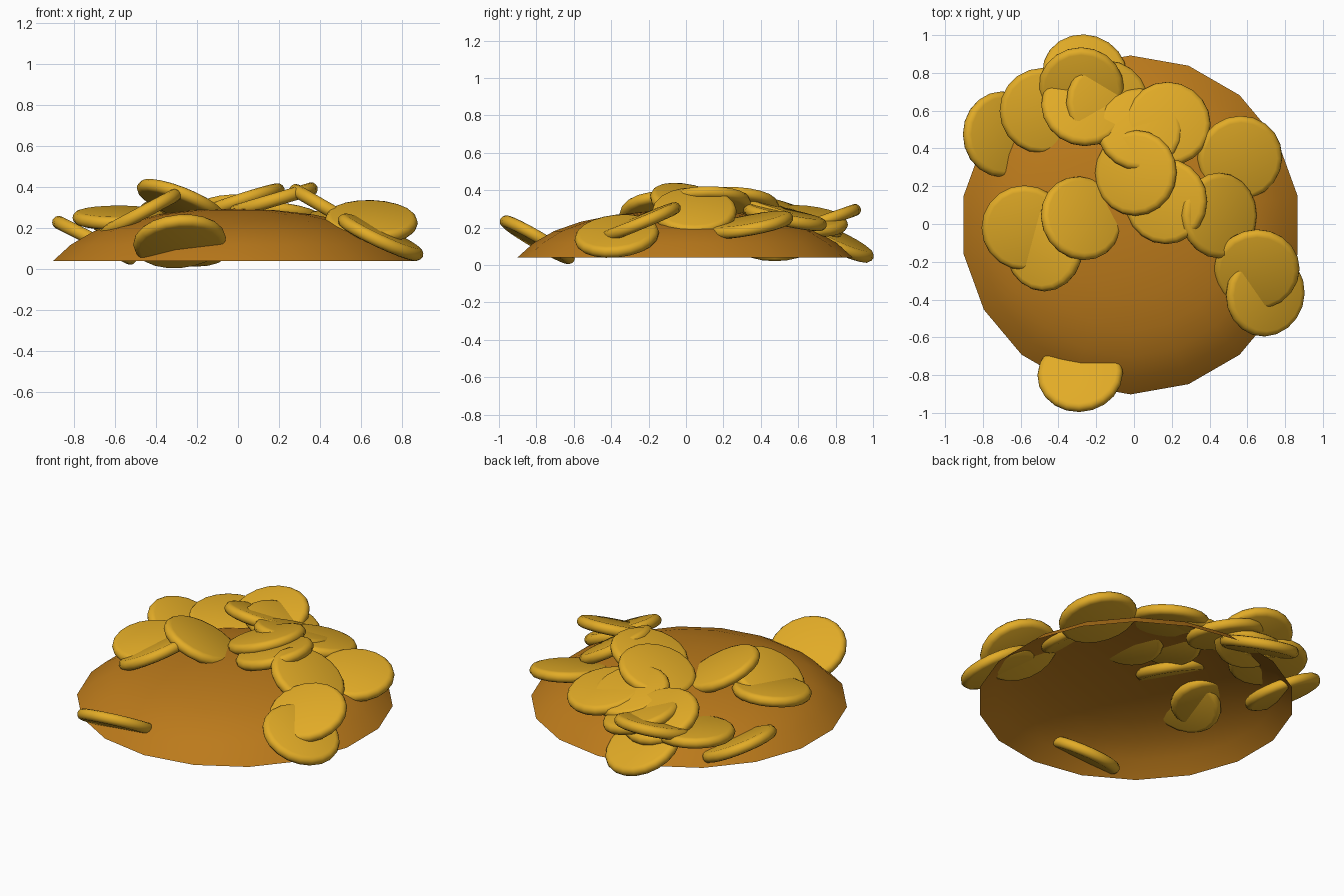
import bpy, bmesh, math
from mathutils import Vector


def material(name, rgb):
    m = bpy.data.materials.new(name)
    m.diffuse_color = (*rgb, 1)
    return m


gold = material("coin gold", (0.76, 0.41, 0.02))
brown = material("mound bronze", (0.50, 0.195, 0.011))


def lathe(name, profile, sides, mat, start=0.0):
    """Revolve (radius, z) points about z; zero radius becomes a pole."""
    bm = bmesh.new()
    rings = []
    for r, z in profile:
        if r == 0:
            rings.append([bm.verts.new((0, 0, z))] * sides)
        else:
            rings.append([bm.verts.new((r * math.cos(start + 2 * math.pi * i / sides),
                                        r * math.sin(start + 2 * math.pi * i / sides), z))
                          for i in range(sides)])
    for a, b in zip(rings, rings[1:]):
        for i in range(sides):
            j = (i + 1) % sides
            quad = [a[i], a[j], b[j], b[i]]
            bm.faces.new(list(dict.fromkeys(quad)))
    mesh = bpy.data.meshes.new(name)
    bm.to_mesh(mesh)
    bm.free()
    mesh.materials.append(mat)
    for p in mesh.polygons:
        p.use_smooth = True
    ob = bpy.data.objects.new(name, mesh)
    bpy.context.collection.objects.link(ob)
    return ob


# Open-bottomed mound
mound = lathe("mound", [(0.897, 0.04), (0.81, 0.118), (0.70, 0.182), (0.56, 0.231),
                        (0.39, 0.266), (0.20, 0.287), (0, 0.294)],
              18, brown, math.radians(10))
mound.location = (-0.018, -0.005, 0)

# Coins: centre, then the direction the face points
coins = [
    ((-0.285, -0.795, 0.135), (-0.08, 0.50, 0.86)),  # front edge
    ((0.695, -0.37, 0.155), (0.42, -0.10, 0.90)),    # right edge pair
    ((0.65, -0.24, 0.23), (0.03, -0.38, 0.92)),
    ((0.56, 0.35, 0.215), (0.12, -0.18, 0.95)),      # right side
    ((0.45, 0.045, 0.285), (0.50, 0.0, 0.86)),
    ((0.17, 0.12, 0.335), (-0.28, 0.0, 0.95)),       # upper middle
    ((0.01, 0.27, 0.325), (-0.31, 0.05, 0.95)),
    ((0.03, 0.50, 0.275), (0.05, 0.29, 0.95)),       # back slope
    ((0.18, 0.53, 0.255), (0.08, 0.20, 0.97)),
    ((-0.14, 0.64, 0.236), (0.27, 0.10, 1.0)),
    ((-0.265, 0.625, 0.25), (0.10, 0.40, 1.0)),
    ((-0.28, 0.72, 0.23), (0.0, -0.33, 0.94)),
    ((-0.26, 0.795, 0.13), (0.14, 0.42, 0.90)),      # back edge
    ((-0.485, 0.60, 0.205), (0.06, -0.08, 0.98)),
    ((-0.70, 0.475, 0.14), (0.45, 0.0, 0.90)),       # left edge
    ((-0.58, -0.02, 0.25), (0.0, -0.14, 0.98)),      # left side
    ((-0.475, -0.13, 0.27), (-0.47, 0.0, 0.88)),
    ((-0.28, 0.03, 0.325), (0.36, 0.22, 0.90)),
]
coin_profile = [(0, -0.032), (0.196, -0.032), (0.213, -0.027), (0.223, -0.015), (0.227, 0.0),
                (0.223, 0.015), (0.213, 0.027), (0.196, 0.032), (0, 0.032)]
for n, (centre, normal) in enumerate(coins, 1):
    coin = lathe(f"coin_{n:02d}", coin_profile, 20, gold)
    coin.location = centre
    coin.rotation_euler = Vector((0, 0, 1)).rotation_difference(Vector(normal)).to_euler()
